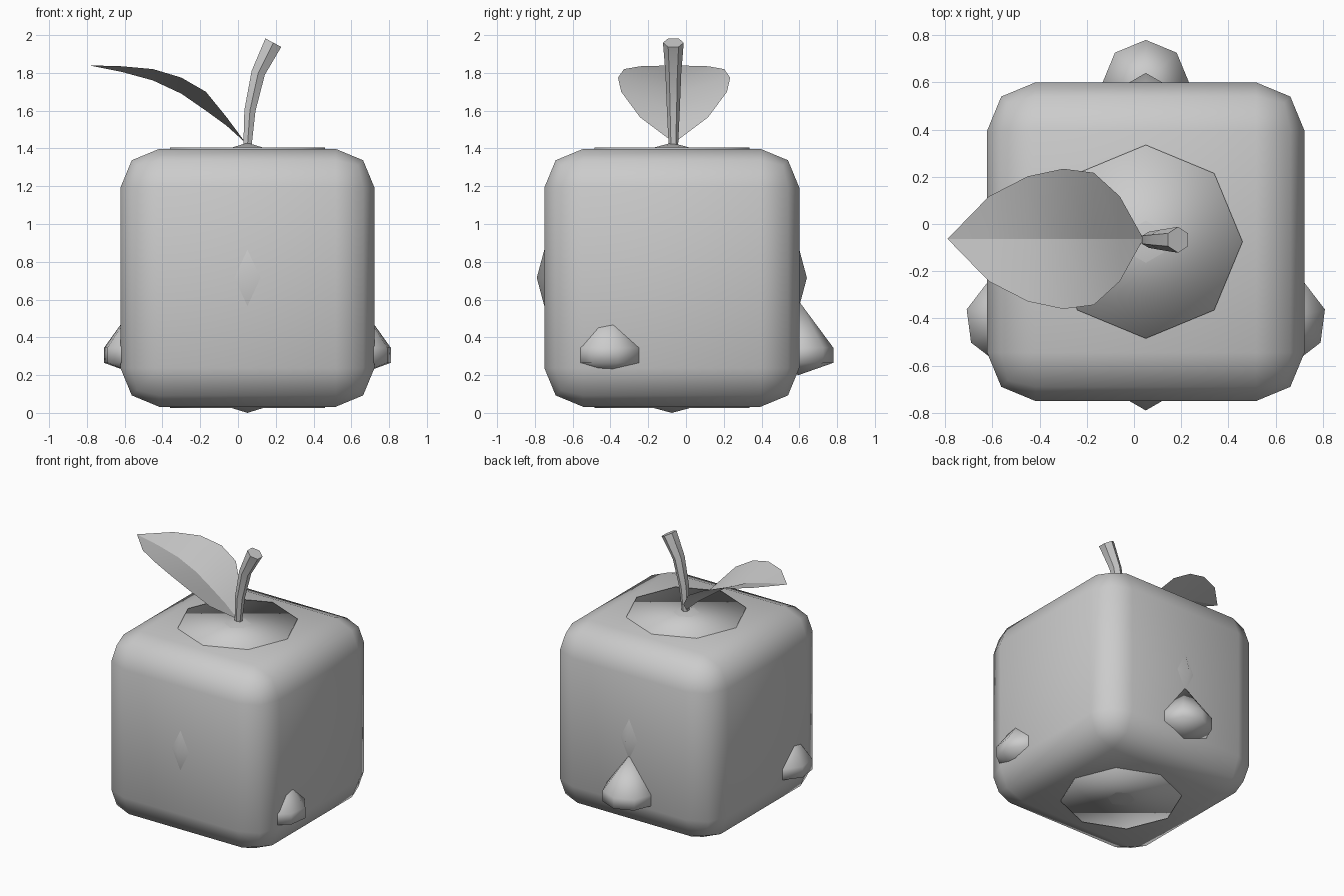
import bpy, bmesh
from math import sin, cos, pi, radians
from mathutils import Vector

if "Cube" in bpy.data.objects:
    bpy.data.objects.remove(bpy.data.objects["Cube"])

CX, CY, CZ = 0.05, -0.075, 0.715


def finish(name, bm, smooth=True, recalc=True):
    bmesh.ops.remove_doubles(bm, verts=bm.verts, dist=1e-4)
    if recalc:
        bmesh.ops.recalc_face_normals(bm, faces=bm.faces)
    me = bpy.data.meshes.new(name)
    bm.to_mesh(me)
    bm.free()
    ob = bpy.data.objects.new(name, me)
    bpy.context.collection.objects.link(ob)
    for p in me.polygons:
        p.use_smooth = smooth
    return ob


def skin(name, rings, caps=False):
    """Join equal rings of points into a tube."""
    bm = bmesh.new()
    vs = [[bm.verts.new(p) for p in r] for r in rings]
    n = len(rings[0])
    for a, b in zip(vs, vs[1:]):
        for i in range(n):
            j = (i + 1) % n
            bm.faces.new((a[i], a[j], b[j], b[i]))
    if caps:
        bm.faces.new(vs[0][::-1])
        bm.faces.new(vs[-1])
    return finish(name, bm)


def lathe(name, profile, sides, centre, start, caps=False):
    rings = [[(centre[0] + r * cos(start + 2 * pi * i / sides),
               centre[1] + r * sin(start + 2 * pi * i / sides), z)
              for i in range(sides)] for r, z in profile]
    return skin(name, rings, caps)


# Rounded cube body
bm = bmesh.new()
bmesh.ops.create_cube(bm, size=1)
for v in bm.verts:
    v.co = Vector((v.co.x * 1.345 + CX, v.co.y * 1.35 + CY, v.co.z * 1.365 + CZ))
body = finish("fruit_body", bm)
bev = body.modifiers.new("round", 'BEVEL')
bev.width, bev.segments = 0.205, 2

# Six-sided core that just pokes through the body faces
core = [(0.715 * sin(pi * k / 6), CZ - 0.715 * cos(pi * k / 6)) for k in range(7)]
lathe("inner_core", core, 6, (CX, CY), pi / 2)

# Octagonal discs showing at top and bottom
lathe("end_discs", [(0.41, 0.025), (0.41, 1.406)], 8, (CX, CY), 0, caps=True)

# Three drop-shaped seeds, spaced evenly round the body
drop = [(0, 0.2), (0.185, 0.265), (0.185, 0.345), (0, 0.595)]
for k, name in enumerate(("seed_back", "seed_left", "seed_right")):
    a = radians(90 + 120 * k)
    lathe(name, drop, 8, (CX + 0.67 * cos(a), CY + 0.67 * sin(a)), a)

# Bent six-sided stem: x, z, radius, tilt
rings = []
for x, z, r, t in ((0.05, 1.41, 0.025, 3), (0.063, 1.6, 0.034, 7),
                   (0.107, 1.8, 0.042, 17), (0.187, 1.96, 0.055, 28)):
    t = radians(t)
    rings.append([(x + r * cos(a) * cos(t), -0.067 + r * sin(a), z - r * cos(a) * sin(t))
                  for a in (pi / 2 + i * pi / 3 for i in range(6))])
stem = skin("stem", rings, caps=True)
for o in bpy.context.selected_objects:
    o.select_set(False)
stem.select_set(True)
bpy.context.view_layer.objects.active = stem
bpy.ops.object.shade_smooth_by_angle(angle=radians(35))

# Folded leaf: x, half width, midrib height, edge height
leaf = [(0.04, 0, 1.43, 1.43), (-0.06, 0.18, 1.52, 1.565), (-0.17, 0.28, 1.60, 1.70),
        (-0.30, 0.297, 1.69, 1.775), (-0.45, 0.265, 1.76, 1.82),
        (-0.615, 0.18, 1.805, 1.835), (-0.79, 0, 1.84, 1.84)]
bm = bmesh.new()
rows = [[bm.verts.new((x, -0.063 + s * w, ze if s else zm)) for s in (-1, 0, 1)]
        for x, w, zm, ze in leaf]
for a, b in zip(rows, rows[1:]):
    for i in range(2):
        bm.faces.new((a[i], a[i + 1], b[i + 1], b[i]))
bmesh.ops.remove_doubles(bm, verts=bm.verts, dist=1e-4)
bmesh.ops.dissolve_degenerate(bm, edges=bm.edges, dist=1e-4)
bm.normal_update()
if sum(f.normal.z for f in bm.faces) < 0:
    bmesh.ops.reverse_faces(bm, faces=bm.faces)
leaf_ob = finish("leaf", bm, recalc=False)
# crease along the midrib
for e in leaf_ob.data.edges:
    if all(abs(leaf_ob.data.vertices[v].co.y + 0.063) < 1e-4 for v in e.vertices):
        e.use_edge_sharp = True
